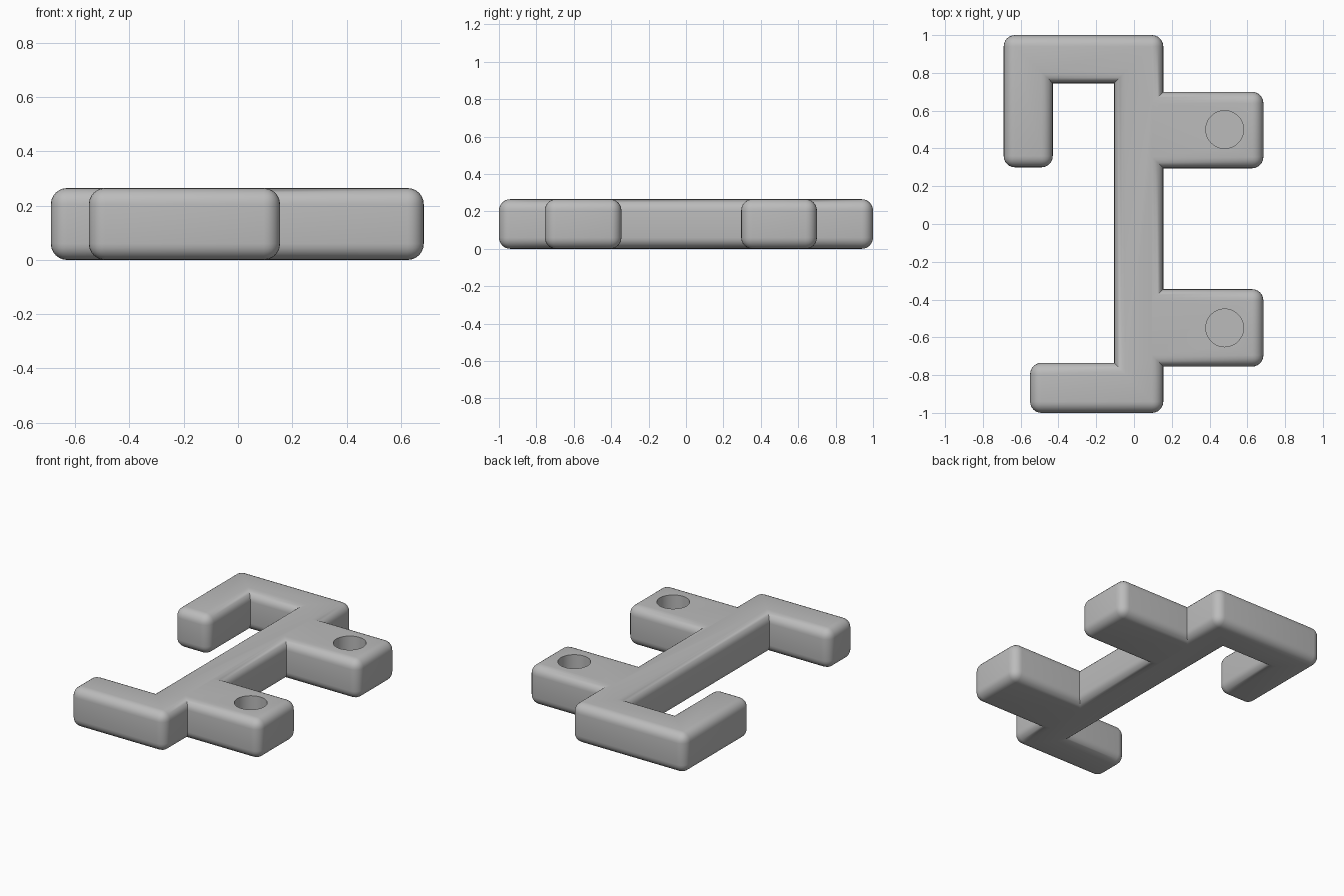
import bpy, bmesh

if "Cube" in bpy.data.objects:
    bpy.data.objects.remove(bpy.data.objects["Cube"])

HEIGHT, RADIUS = 0.265, 0.06
HOLE_R, HOLE_DEPTH = 0.1, 0.18

grey = bpy.data.materials.new("plain grey")
grey.diffuse_color = (0.5, 0.5, 0.5, 1)
grey.use_nodes = True
grey.node_tree.nodes["Principled BSDF"].inputs["Base Color"].default_value = grey.diffuse_color

# Plan outline of the bracket, counter-clockwise
outline = [
    (-0.55, -1.0), (0.155, -1.0), (0.155, -0.755), (0.685, -0.755),
    (0.685, -0.345), (0.155, -0.345), (0.155, 0.295), (0.685, 0.295),
    (0.685, 0.70), (0.155, 0.70), (0.155, 1.0), (-0.69, 1.0),
    (-0.69, 0.30), (-0.43, 0.30), (-0.43, 0.745), (-0.105, 0.745),
    (-0.105, -0.735), (-0.55, -0.735),
]

# Solid body: extruded outline
bm = bmesh.new()
base = bm.faces.new([bm.verts.new((x, y, 0)) for x, y in outline])
top = bmesh.ops.extrude_face_region(bm, geom=[base], use_keep_orig=True)
bmesh.ops.translate(bm, vec=(0, 0, HEIGHT),
                    verts=[g for g in top["geom"] if isinstance(g, bmesh.types.BMVert)])
bmesh.ops.recalc_face_normals(bm, faces=bm.faces)

# Round all outer edges, keeping the inside corners crisp
bm.normal_update()
rounded = [e for e in bm.edges if e.is_convex]
bmesh.ops.bevel(bm, geom=rounded, offset=RADIUS, segments=6, profile=0.5,
                affect='EDGES', clamp_overlap=True)
mesh = bpy.data.meshes.new("bracket")
bm.to_mesh(mesh)
bm.free()
mesh.materials.append(grey)
bracket = bpy.data.objects.new("bracket", mesh)
bpy.context.collection.objects.link(bracket)

# Blind round holes in the two tabs
for i, y in enumerate((-0.55, 0.5)):
    bpy.ops.mesh.primitive_cylinder_add(vertices=48, radius=HOLE_R, depth=HOLE_DEPTH * 2,
                                        location=(0.48, y, HEIGHT))
    cutter = bpy.context.object
    cutter.name = f"hole_cutter_{i + 1}"
    cutter.data.materials.append(grey)
    bpy.context.view_layer.objects.active = bracket
    cut = bracket.modifiers.new("hole", 'BOOLEAN')
    cut.operation, cut.solver, cut.object = 'DIFFERENCE', 'EXACT', cutter
    bpy.ops.object.modifier_apply(modifier=cut.name)
    bpy.data.objects.remove(cutter, do_unlink=True)

# Smooth the rounds, keep hard edges
bpy.ops.object.select_all(action='DESELECT')
bracket.select_set(True)
bpy.context.view_layer.objects.active = bracket
bpy.ops.object.shade_smooth_by_angle(angle=0.6)
